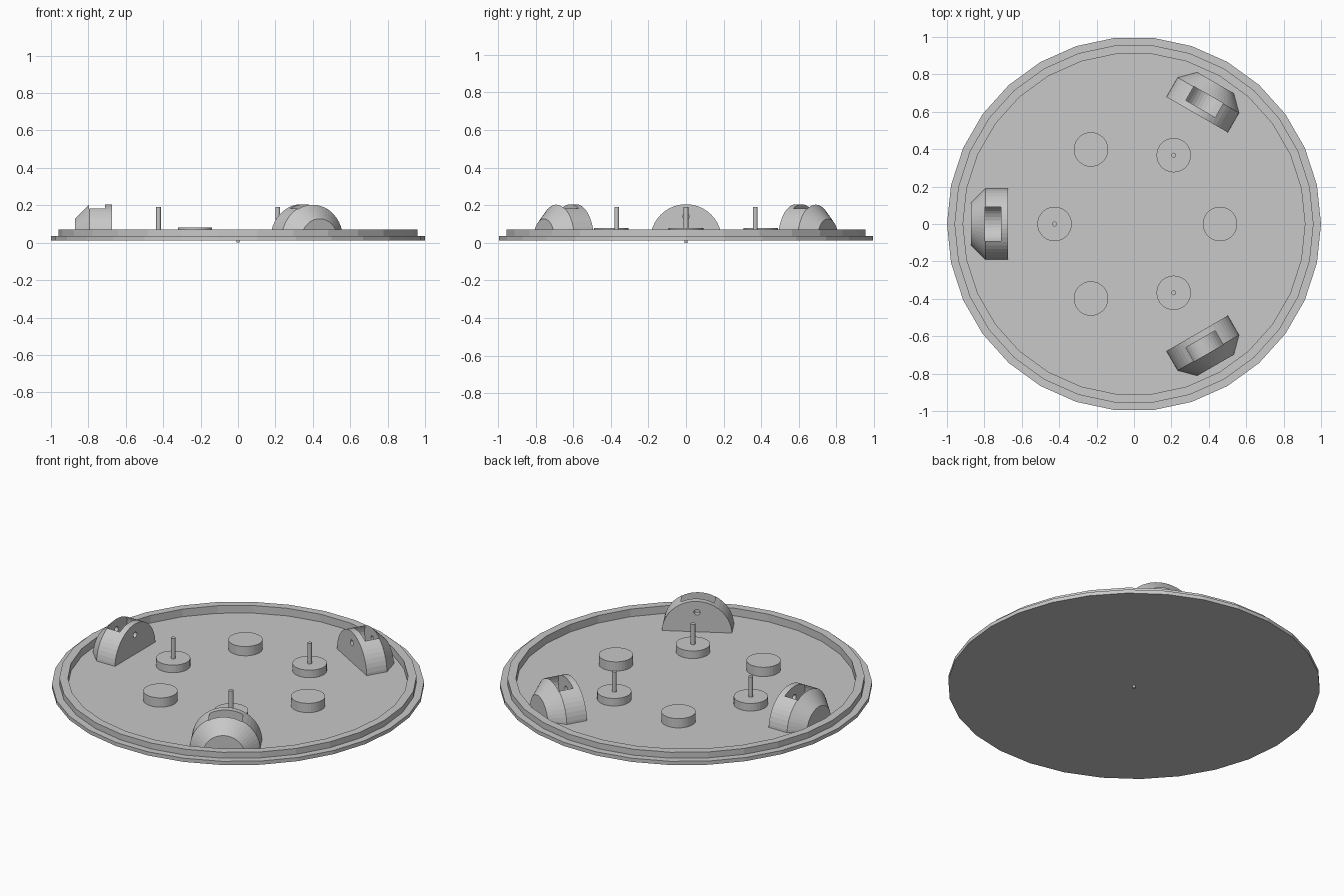
import bpy, bmesh
from math import radians, sin, cos, pi
from mathutils import Matrix

if "Cube" in bpy.data.objects:
    bpy.data.objects.remove(bpy.data.objects["Cube"], do_unlink=True)

GREY = (0.58, 0.58, 0.58, 1.0)
grey = bpy.data.materials.new("plain grey")
grey.use_nodes = True
grey.diffuse_color = GREY
grey.node_tree.nodes["Principled BSDF"].inputs["Base Color"].default_value = GREY

FLOOR = 0.025


def add_object(name, bm):
    bmesh.ops.recalc_face_normals(bm, faces=bm.faces)
    mesh = bpy.data.meshes.new(name)
    bm.to_mesh(mesh)
    bm.free()
    mesh.materials.append(grey)
    obj = bpy.data.objects.new(name, mesh)
    bpy.context.collection.objects.link(obj)
    return obj


def lathe(profile, sides):
    """Solid of revolution about z; the first and last rings are capped."""
    bm = bmesh.new()
    rings = []
    for r, z in profile:
        angles = [2 * pi * i / sides for i in range(sides)]
        rings.append([bm.verts.new((r * cos(a), r * sin(a), z)) for a in angles])
    for low, high in zip(rings, rings[1:]):
        for i in range(sides):
            j = (i + 1) % sides
            bm.faces.new((low[i], low[j], high[j], high[i]))
    bm.faces.new(rings[0])
    bm.faces.new(rings[-1])
    return bm


def sideways(bm, x, z):
    """Turn the z axis to point along -x, then move into place."""
    turn = Matrix.Translation((x, 0, z)) @ Matrix.Rotation(radians(-90), 4, 'Y')
    bm.transform(turn)
    return bm


# Shallow tray with a stepped rim
add_object("tray", lathe([(1, 0.013), (1, 0.035), (0.96, 0.035), (0.96, 0.07),
                          (0.914, 0.07), (0.914, FLOOR)], 30))

# Small nub under the centre
add_object("bottom_nub", lathe([(0.009, 0), (0.009, 0.02)], 12))

# Half-round wheel holder with a chamfered outer end
bm = sideways(lathe([(0.19, 0), (0.19, 0.12), (0.113, 0.197)], 48), -0.675, 0.015)
cut = bmesh.ops.bisect_plane(bm, geom=bm.verts[:] + bm.edges[:] + bm.faces[:],
                             plane_co=(0, 0, 0.02), plane_no=(0, 0, 1), clear_inner=True)
bmesh.ops.holes_fill(bm, edges=[e for e in bm.edges if e.is_boundary])
holder = add_object("wheel_holder", bm)

# Wheel pocket and axle hole cut out of the holder
cutters = [add_object("pocket_cutter", sideways(lathe([(0.1, 0), (0.1, 0.086)], 32), -0.711, 0.14)),
           add_object("axle_cutter", sideways(lathe([(0.017, 0), (0.017, 0.17)], 12), -0.65, 0.14))]
for cutter in cutters:
    cutter.hide_render = True
    mod = holder.modifiers.new(cutter.name, 'BOOLEAN')
    mod.operation = 'DIFFERENCE'
    mod.solver = 'EXACT'
    mod.object = cutter
depsgraph = bpy.context.evaluated_depsgraph_get()
cut_mesh = bpy.data.meshes.new_from_object(holder.evaluated_get(depsgraph))
holder.modifiers.clear()
holder.data = cut_mesh
for cutter in cutters:
    bpy.data.objects.remove(cutter, do_unlink=True)

# Two more holders around the tray
for i in (1, 2):
    copy = bpy.data.objects.new(f"wheel_holder_{i}", cut_mesh)
    copy.rotation_euler.z = radians(120 * i)
    bpy.context.collection.objects.link(copy)

# Alternating round pads: three with a pin, three plain
for i in range(3):
    a = radians(180 + 120 * i)
    pad = add_object(f"pin_pad_{i}", lathe([(0.092, 0.02), (0.092, 0.07)], 32))
    pin = add_object(f"pin_{i}", lathe([(0.013, 0.06), (0.013, 0.19)], 16))
    pad.location = pin.location = (0.425 * cos(a), 0.425 * sin(a), 0)
    a = radians(120 * i)
    plain = add_object(f"plain_pad_{i}", lathe([(0.092, 0.02), (0.092, 0.08)], 32))
    plain.location = (0.46 * cos(a), 0.46 * sin(a), 0)
